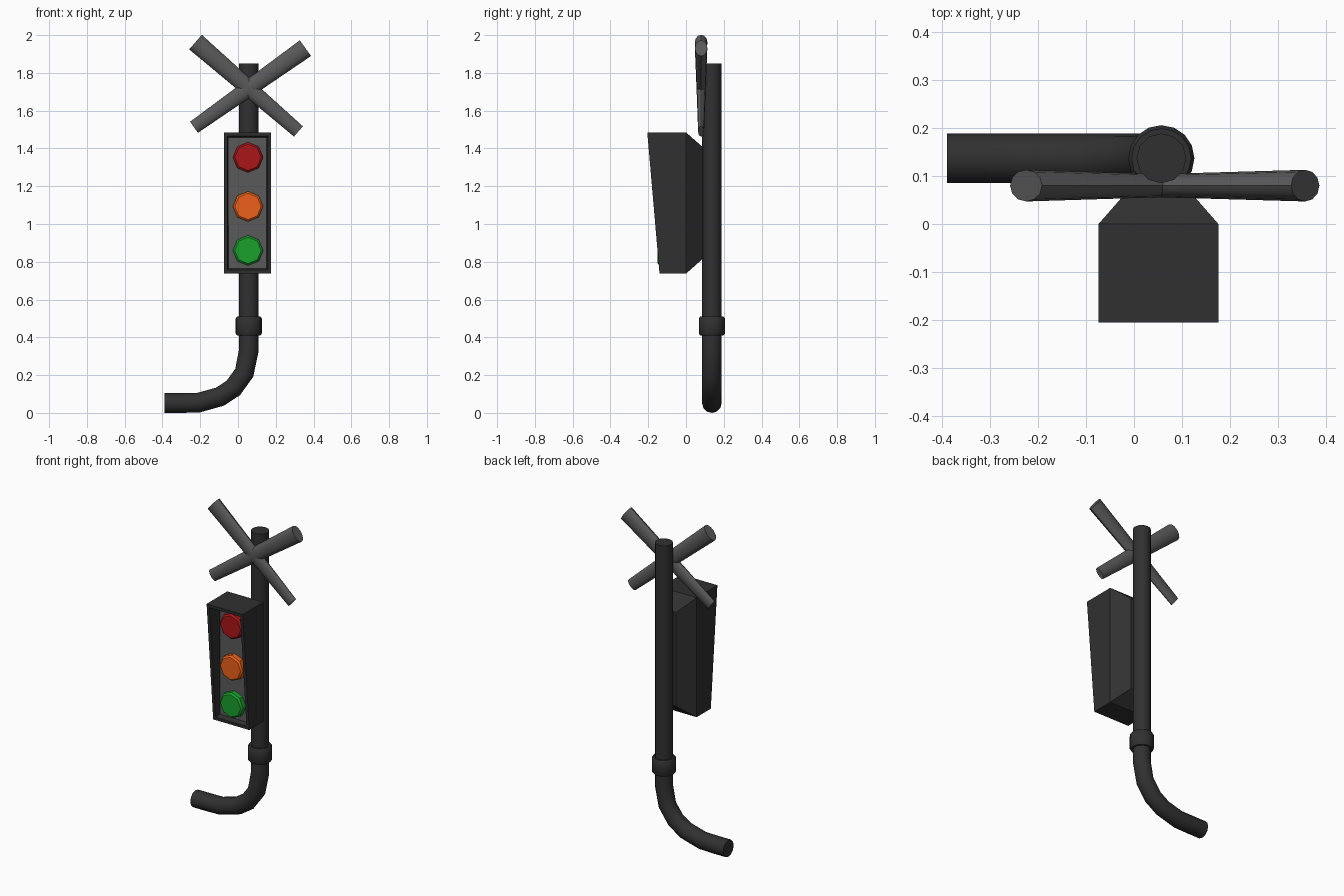
import bpy, bmesh, math
from mathutils import Vector

if "Cube" in bpy.data.objects:
    bpy.data.objects.remove(bpy.data.objects["Cube"])

PX, PY = 0.057, 0.137      # pole axis


def material(name, rgb):
    m = bpy.data.materials.new(name)
    m.diffuse_color = (*rgb, 1)
    m.use_nodes = True
    m.node_tree.nodes["Principled BSDF"].inputs["Base Color"].default_value = m.diffuse_color
    return m


DARK = material("dark_metal", (0.03, 0.03, 0.03))
GREY = material("grey_metal", (0.1, 0.1, 0.1))


def finish(name, bm, mats, smooth=True):
    bmesh.ops.recalc_face_normals(bm, faces=bm.faces)
    me = bpy.data.meshes.new(name)
    bm.to_mesh(me)
    bm.free()
    for m in mats:
        me.materials.append(m)
    ob = bpy.data.objects.new(name, me)
    bpy.context.collection.objects.link(ob)
    if smooth:
        bpy.ops.object.select_all(action='DESELECT')
        ob.select_set(True)
        bpy.context.view_layer.objects.active = ob
        bpy.ops.object.shade_smooth_by_angle(angle=math.radians(40))
    return ob


def loft(rings):
    """Skin closed rings of points and cap both ends; returns bmesh and last cap."""
    bm = bmesh.new()
    loops = [[bm.verts.new(p) for p in r] for r in rings]
    n = len(loops[0])
    for a, b in zip(loops, loops[1:]):
        for i in range(n):
            j = (i + 1) % n
            bm.faces.new((a[i], a[j], b[j], b[i]))
    bm.faces.new(loops[0])
    return bm, bm.faces.new(loops[-1])


def tube(name, path, y, radii, mat, sides=12):
    """Tube along an xz path; radii are (in-plane, y) per point."""
    pts = [Vector((x, y, z)) for x, z in path]
    rings = []
    for i, p in enumerate(pts):
        t = Vector()
        if i > 0:
            t += (p - pts[i - 1]).normalized()
        if i < len(pts) - 1:
            t += (pts[i + 1] - p).normalized()
        t.normalize()
        u, v = Vector((t.z, 0, -t.x)), Vector((0, 1, 0))
        ru, rv = radii[i]
        rings.append([p + u * ru * math.cos(a) + v * rv * math.sin(a)
                      for a in (2 * math.pi * k / sides for k in range(sides))])
    return finish(name, loft(rings)[0], [mat])


def rect(hx, z0, z1, y0, y1):
    """Rectangle facing the front, y0 at its bottom edge and y1 at its top."""
    cx = 0.051
    return [(cx - hx, y0, z0), (cx + hx, y0, z0), (cx + hx, y1, z1), (cx - hx, y1, z1)]


# Pole with the bent foot
path = [(PX, 1.85), (PX, 0.41), (PX, 0.33), (0.033, 0.212), (-0.025, 0.132),
        (-0.095, 0.086), (-0.21, 0.054), (-0.30, 0.052), (-0.39, 0.052)]
tube("pole", path, PY, [(0.052, 0.052)] * len(path), DARK)

# Collar around the pole
tube("collar", [(PX, z) for z in (0.41, 0.42, 0.50, 0.51)], PY,
     [(r, r) for r in (0.062, 0.069, 0.069, 0.062)], DARK, 16)

# Crossed warning arms, wider at the top
for name, top, low in (("cross_arm_left", (-0.225, 1.963), (0.32, 1.49)),
                       ("cross_arm_right", (0.357, 1.931), (-0.233, 1.512))):
    tube(name, [top, low], 0.08, [(0.051, 0.033), (0.036, 0.016)], GREY)

# Signal housing: chamfered back, sloping hood and recessed panel
bm, panel = loft([rect(0.046, 0.817, 1.406, 0.09, 0.09),
                  rect(0.125, 0.737, 1.485, 0.0, 0.0),
                  rect(0.125, 0.737, 1.485, -0.14, -0.205),
                  rect(0.107, 0.757, 1.465, -0.142, -0.203),
                  rect(0.100, 0.765, 1.457, -0.11, -0.11)])
panel.material_index = 1
finish("signal_housing", bm, [DARK, GREY], smooth=False)

# Three eight-sided lamps
for name, z, rgb in (("red_lamp", 1.353, (0.4, 0.008, 0.01)),
                     ("orange_lamp", 1.093, (0.85, 0.12, 0.01)),
                     ("green_lamp", 0.86, (0.01, 0.35, 0.025))):
    rings = [[(0.053 + r * math.cos(k * math.pi / 4), y, z + r * math.sin(k * math.pi / 4))
              for k in range(8)] for y, r in ((-0.108, 0.08), (-0.14, 0.08), (-0.15, 0.07))]
    finish(name, loft(rings)[0], [material(name, rgb)])
